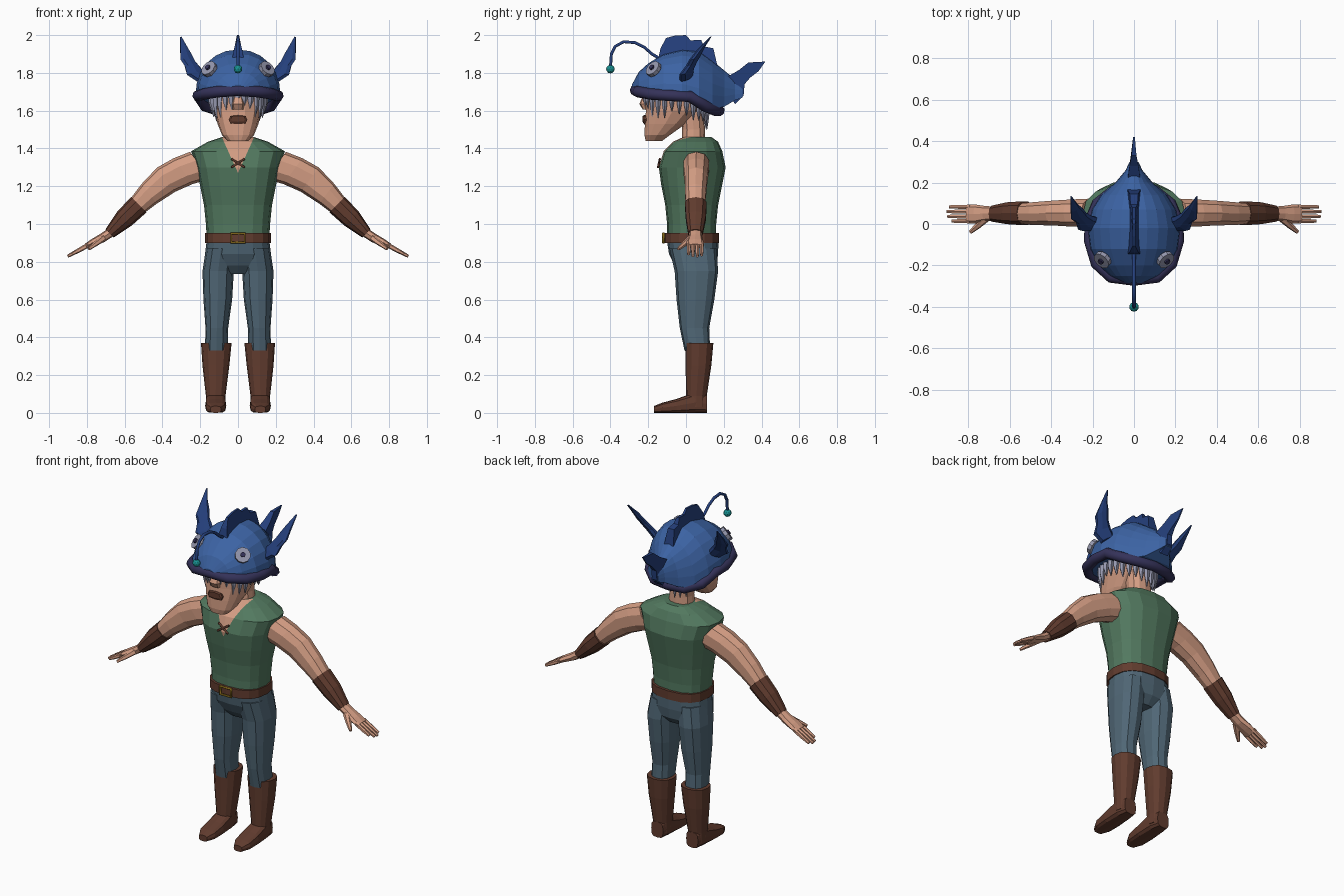
import bpy, bmesh, math, random
from mathutils import Vector

if "Cube" in bpy.data.objects:
    bpy.data.objects.remove(bpy.data.objects["Cube"])
random.seed(4)
X, Y, Z = Vector((1, 0, 0)), Vector((0, 1, 0)), Vector((0, 0, 1))


def material(name, *rgb):
    m = bpy.data.materials.new(name)
    m.use_nodes = True
    m.diffuse_color = (*rgb, 1)
    m.node_tree.nodes["Principled BSDF"].inputs["Base Color"].default_value = (*rgb, 1)
    return m


SKIN = material("skin", .66, .34, .23)
SHIRT = material("green cloth", .085, .19, .115)
PANTS = material("slate cloth", .08, .135, .18)
LEATHER = material("brown leather", .12, .045, .028)
BLUE = material("fish blue", .045, .125, .37)
FIN = material("fin blue", .018, .05, .2)
BRIM = material("indigo trim", .035, .032, .1)
HAIR = material("lavender grey", .3, .31, .42)
GOLD = material("gold", .22, .13, .01)
TEAL = material("teal glow", .01, .3, .3)


def finish(name, bm, *mats):
    bmesh.ops.recalc_face_normals(bm, faces=bm.faces)
    me = bpy.data.meshes.new(name)
    bm.to_mesh(me)
    bm.free()
    for m in mats:
        me.materials.append(m)
    ob = bpy.data.objects.new(name, me)
    bpy.context.collection.objects.link(ob)
    return ob


def loft_bm(rings, u=X, v=Y, n=12, power=.85, s=1, arch=False):
    """Skin of ellipse rings (x, y, z, a, b); arch gives half ellipses."""
    bm = bmesh.new()
    span, count = (math.pi, n + 1) if arch else (2 * math.pi, n)
    bend = lambda t: math.copysign(abs(t) ** power, t) if abs(t) > 1e-6 else 0
    rows = []
    for x, y, z, a, b in rings:
        row = []
        for i in range(count):
            t = span * i / n
            p = Vector((x, y, z)) + u * a * bend(math.cos(t)) + v * b * bend(math.sin(t))
            row.append(bm.verts.new((p.x * s, p.y, p.z)))
        rows.append(row)
    for r, q in zip(rows, rows[1:]):
        for i in range(count):
            j = (i + 1) % count
            bm.faces.new((r[i], r[j], q[j], q[i]))
    bm.faces.new(rows[0])
    bm.faces.new(rows[-1])
    return bm


def loft(name, mat, rings, **kw):
    return finish(name, loft_bm(rings, **kw), mat)


def tube(name, mat, pts, r, closed=False, sides=1):
    cu = bpy.data.curves.new(name, 'CURVE')
    cu.dimensions, cu.bevel_depth, cu.bevel_resolution = '3D', r, sides
    cu.use_fill_caps = True
    sp = cu.splines.new('POLY')
    sp.points.add(len(pts) - 1)
    for p, co in zip(sp.points, pts):
        p.co = (*co, 1)
    sp.use_cyclic_u = closed
    cu.materials.append(mat)
    ob = bpy.data.objects.new(name, cu)
    bpy.context.collection.objects.link(ob)
    bpy.ops.object.select_all(action='DESELECT')
    ob.select_set(True)
    bpy.context.view_layer.objects.active = ob
    bpy.ops.object.convert(target='MESH')


def plate(name, mat, outline, half):
    """Upright fin on the centre plane, half(y, z) gives its half thickness."""
    bm = bmesh.new()
    a, b = [[bm.verts.new((s * half(y, z), y, z)) for y, z in outline] for s in (1, -1)]
    bm.faces.new(a)
    bm.faces.new(b)
    for i in range(len(a)):
        j = (i + 1) % len(a)
        bm.faces.new((a[i], a[j], b[j], b[i]))
    return finish(name, bm, mat)


# Shirt with a skin-coloured V neck cut into the front
bm = loft_bm([(0, .03, .92, .165, .13), (0, .03, 1.0, .17, .13), (0, .03, 1.1, .18, .14),
              (0, .03, 1.2, .2, .16), (0, .033, 1.3, .22, .177), (0, .037, 1.385, .248, .155),
              (0, .05, 1.435, .16, .12), (0, .06, 1.46, .085, .075)], n=16, power=.8)
for s in (1, -1):
    faces = [f for f in bm.faces if f.calc_center_median().y < 0 and f.calc_center_median().z > 1.2]
    geom = set(faces) | {e for f in faces for e in f.edges} | {v for f in faces for v in f.verts}
    bmesh.ops.bisect_plane(bm, geom=list(geom), plane_co=(0, 0, 1.27), plane_no=(s, 0, -.45))
for f in bm.faces:
    c = f.calc_center_median()
    f.material_index = int(c.y < .02 and abs(c.x) < .45 * (c.z - 1.27))
finish("shirt", bm, SHIRT, SKIN)
for i, s in enumerate((1, -1)):
    tube(f"neck_lace_{i + 1}", LEATHER, [(-.035 * s, -.148, 1.3), (.035 * s, -.138, 1.345)], .006)

# Belt, buckle and hips
loft("belt", LEATHER, [(0, .03, .9, .174, .146), (0, .03, .952, .174, .146)], n=16, power=.8)
tube("belt_buckle", GOLD, [(x, -.119, z) for x, z in
     ((-.036, .902), (.036, .902), (.036, .95), (-.036, .95))], .008, True)
loft("hips", PANTS, [(0, .05, .735, .07, .07), (0, .05, .78, .155, .11), (0, .04, .84, .175, .13),
                     (0, .035, .92, .165, .137)], n=16, power=.8)

# Limbs
ARM = Vector((.6, 0, .8))
WRIST = Vector((.7, 0, .7))
HAND = Vector((.48, 0, .88))
for side, s in (("left", 1), ("right", -1)):
    loft(side + "_leg", PANTS, [(.115, .06, .33, .06, .068), (.112, .045, .45, .06, .078),
         (.107, .05, .6, .076, .1), (.105, .055, .75, .083, .115), (.09, .037, .87, .08, .125)], s=s)
    loft(side + "_boot", LEATHER, [(.118, .055, .03, .052, .054), (.118, .055, .09, .052, .055),
         (.117, .066, .25, .071, .068), (.115, .07, .37, .081, .075)], s=s)
    loft(side + "_foot", LEATHER, [(.118, .11, .048, .04, .048), (.118, .05, .055, .053, .055),
         (.118, -.05, .037, .056, .037), (.118, -.125, .027, .052, .027),
         (.118, -.17, .018, .028, .018)], v=Z, power=.6, s=s)
    loft(side + "_arm", SKIN, [(.2, .055, 1.31, .09, .07), (.29, .053, 1.28, .085, .068),
         (.38, .053, 1.235, .08, .062), (.47, .05, 1.16, .066, .058),
         (.55, .05, 1.08, .05, .05)], u=ARM, n=10, s=s)
    loft(side + "_bracer", LEATHER, [(.525, .052, 1.102, .058, .06), (.60, .052, 1.03, .054, .055),
         (.68, .05, .95, .031, .04)], u=WRIST, n=10, s=s)
    loft(side + "_palm", SKIN, [(.66, .05, .965, .025, .033), (.72, .05, .925, .024, .037),
         (.765, .048, .903, .02, .046), (.805, .048, .882, .014, .046)], u=HAND, n=8, s=s)
    for i in range(4):
        y, reach = .014 + .023 * i, (.0, .012, .008, -.012)[3 - i]
        loft(f"{side}_finger_{i + 1}", SKIN, [(.79, y, .89, .013, .011), (.84, y, .862, .012, .011),
             (.89 + reach, y, .835 - reach / 2, .008, .008)], u=HAND, n=6, s=s)
    loft(side + "_thumb", SKIN, [(.715, .03, .925, .018, .022), (.75, -.005, .898, .014, .016),
         (.79, -.04, .868, .008, .009)], u=HAND, v=Vector((.5, .8, -.2)), n=6, s=s)

# Head
loft("neck", SKIN, [(0, .04, 1.38, .08, .065), (0, .04, 1.5, .068, .06), (0, .03, 1.64, .075, .065)])
loft("head", SKIN, [(0, -.17, 1.44, .055, .045), (0, -.153, 1.47, .084, .068),
     (0, -.11, 1.53, .108, .11), (0, -.07, 1.6, .127, .145), (0, -.07, 1.68, .13, .145),
     (0, -.06, 1.78, .11, .12)], n=14, power=.8)
loft("nose", SKIN, [(0, -.21, 1.68, .02, .018), (0, -.22, 1.635, .034, .027),
                    (0, -.213, 1.605, .028, .015)], n=8)
loft("mouth", LEATHER, [(0, -.18, 1.552, .05, .024), (0, -.222, 1.552, .05, .024),
                        (0, -.229, 1.557, .038, .016)], v=Z, n=8, power=.6)

# Hair strands hanging from under the helmet
for i in range(26):
    t = 2 * math.pi * (i + .5) / 26
    c, d = math.cos(t), math.sin(t)
    x, y = .14 * c, -.055 + .165 * d
    top = 1.69 - max(0, d) * .06
    drop = (.07 if d < -.85 else .11) + random.uniform(-.02, .025)
    loft(f"hair_strand_{i + 1}", HAIR, [(x, y, top, .022, .018), (x * 1.02, y, top - drop * .5, .016, .013),
         (x * .98, y, top - drop, .002, .002)], n=5, power=1)

# Fish helmet body, trim, crest and tail
loft("helmet", BLUE, [(0, -.285, 1.69, .05, .05), (0, -.25, 1.69, .12, .115), (0, -.2, 1.685, .172, .165),
     (0, -.12, 1.68, .213, .22), (0, -.02, 1.67, .226, .253), (0, .07, 1.64, .205, .275),
     (0, .14, 1.61, .16, .255), (0, .2, 1.62, .09, .195), (0, .26, 1.655, .04, .11),
     (0, .3, 1.67, .022, .07)], v=Z, power=.93, arch=True)
half = [(.11, -.255, 1.7), (.18, -.19, 1.688), (.212, -.08, 1.68), (.208, .02, 1.675),
        (.175, .1, 1.625), (.1, .16, 1.6)]
trim = [(0, -.268, 1.708)] + half + [(0, .175, 1.6)] + [(-x, y, z) for x, y, z in reversed(half)]
tube("helmet_trim", BRIM, trim, .03, True, 2)
plate("crest_fin", FIN, [(-.15, 1.86), (-.135, 1.93), (-.105, 1.985), (-.06, 1.997), (0, 2.0),
      (.025, 1.972), (.08, 1.975), (.095, 1.94), (.145, 1.93), (.17, 1.82)],
      lambda y, z: .006 + .028 * max(0, min(1, (1.98 - z) / .1)))
plate("tail_fin", FIN, [(.22, 1.78), (.28, 1.815), (.33, 1.855), (.42, 1.86), (.385, 1.81), (.34, 1.775),
      (.31, 1.74), (.305, 1.68), (.26, 1.635), (.235, 1.67)],
      lambda y, z: max(.004, .03 - .2 * max(0, y - .24)))

# Side fins and stitched button eyes
for side, s in (("left", 1), ("right", -1)):
    loft(side + "_side_fin", FIN, [(.19, 0, 1.77, .045, .028), (.235, .005, 1.81, .058, .024),
         (.255, .03, 1.85, .042, .022), (.275, .05, 1.885, .047, .02), (.287, .08, 1.93, .027, .016),
         (.303, .13, 1.99, .005, .005)], u=Vector((.6, -.55, -.35)), v=Vector((.6, .8, 0)), n=8, s=s)
    out = Vector((.55 * s, -.6, .58)).normalized()
    spot = Vector((.15 * s, -.17, 1.818))
    for part, mat, r, lift in (("eye", HAIR, .044, .004), ("eye_button", BRIM, .014, .014)):
        bpy.ops.mesh.primitive_cylinder_add(vertices=10, radius=r, depth=.022, location=spot + out * lift,
                                            rotation=out.to_track_quat('Z', 'Y').to_euler())
        ob = bpy.context.object
        ob.name = f"{side}_{part}"
        ob.data.materials.append(mat)

# Lure on a curved stalk
tube("lure_stalk", FIN, [(0, y, z) for y, z in ((-.13, 1.87), (-.18, 1.9), (-.22, 1.935), (-.27, 1.96),
     (-.33, 1.965), (-.375, 1.94), (-.395, 1.9), (-.4, 1.83))], .009)
bpy.ops.mesh.primitive_ico_sphere_add(subdivisions=2, radius=.023, location=(0, -.4, 1.82))
bpy.context.object.name = "lure_bulb"
bpy.context.object.data.materials.append(TEAL)
